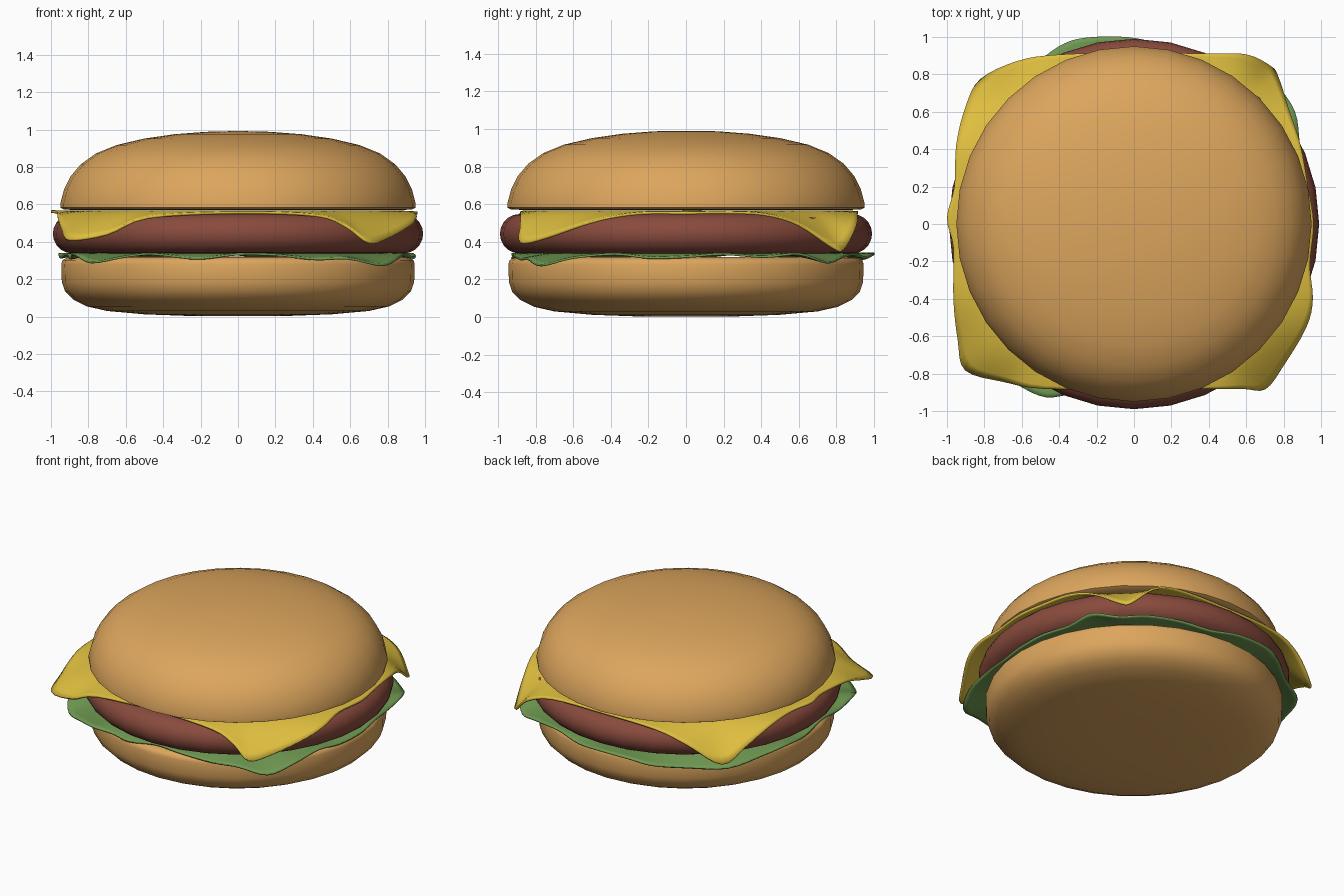
import bpy, bmesh, math
from mathutils import Vector


def finish(name, bm, color, angle):
    bmesh.ops.recalc_face_normals(bm, faces=bm.faces)
    me = bpy.data.meshes.new(name)
    bm.to_mesh(me)
    bm.free()
    ob = bpy.data.objects.new(name, me)
    bpy.context.collection.objects.link(ob)
    mat = bpy.data.materials.new(name + "_color")
    mat.diffuse_color = (*color, 1)
    me.materials.append(mat)
    bpy.ops.object.select_all(action='DESELECT')
    ob.select_set(True)
    bpy.context.view_layer.objects.active = ob
    bpy.ops.object.shade_smooth_by_angle(angle=math.radians(angle))
    return ob


def skin(bm, rings):
    for a, b in zip(rings, rings[1:]):
        n = len(a)
        for i in range(n):
            j = (i + 1) % n
            bm.faces.new((a[i], a[j], b[j], b[i]))


def lathe(name, profile, color, n=32):
    # Closed round body from (radius, z) points
    bm = bmesh.new()
    rings = [[bm.verts.new((r * math.cos(math.tau * i / n), r * math.sin(math.tau * i / n), z))
              for i in range(n)] for r, z in profile]
    skin(bm, rings)
    bm.faces.new(rings[0])
    bm.faces.new(rings[-1])
    return finish(name, bm, color, 50)


def sheet(name, edge, z0, inner, thick, power, color, sub=4, steps=7):
    # Thin slice: flat disc that sags out to a smooth closed edge curve
    pts = [Vector(p) for p in edge]
    n = len(pts)
    curve = []
    for i in range(n):
        a, b, c, d = (pts[(i + k) % n] for k in (-1, 0, 1, 2))
        for s in range(sub):
            t = s / sub
            curve.append(0.5 * (2 * b + (c - a) * t + (2 * a - 5 * b + 4 * c - d) * t * t
                                + (3 * b - a - 3 * c + d) * t ** 3))
    bm = bmesh.new()
    rings = []
    for k in range(steps + 1):
        t = k / steps
        ring = []
        for p in curve:
            flat = Vector((p.x, p.y, 0))
            xy = (flat.normalized() * inner).lerp(flat, t)
            ring.append(bm.verts.new((xy.x, xy.y, z0 + (p.z - z0) * t ** power)))
        rings.append(ring)
    skin(bm, rings)
    bm.faces.new(rings[0])
    ob = finish(name, bm, color, 60)
    mod = ob.modifiers.new("thickness", 'SOLIDIFY')
    mod.thickness = thick
    mod.offset = 0
    return ob


BUN = (0.72, 0.38, 0.11)

# Buns
lathe("bottom_bun", [(0.25, 0.003), (0.5, 0.012), (0.7, 0.03), (0.81, 0.055), (0.88, 0.09),
                     (0.925, 0.135), (0.942, 0.185), (0.945, 0.28), (0.938, 0.302),
                     (0.915, 0.315), (0.85, 0.32)], BUN)
lathe("top_bun", [(0.86, 0.57), (0.93, 0.572), (0.95, 0.582), (0.95, 0.605), (0.93, 0.68),
                  (0.895, 0.75), (0.84, 0.815), (0.76, 0.872), (0.65, 0.917), (0.5, 0.952),
                  (0.34, 0.975), (0.17, 0.988), (0.05, 0.991)], BUN)

# Patty with a half-round rim
rim = [(0.885 + 0.105 * math.cos(a), 0.443 + 0.105 * math.sin(a))
       for a in (math.pi * (k / 10 - 0.5) for k in range(11))]
lathe("patty", rim, (0.25, 0.07, 0.047))

# Cheese slice with drooping corners
cheese = [(0.96, 0, .553), (0.93, 0.2, .556), (0.89, 0.42, .545), (0.83, 0.6, .49),
          (0.77, 0.78, .37), (0.73, 0.84, .36), (0.6, 0.905, .48), (0.4, 0.91, .546),
          (0, 0.915, .556), (-0.4, 0.905, .545), (-0.62, 0.87, .48), (-0.82, 0.77, .36),
          (-0.9, 0.62, .45), (-0.95, 0.42, .535), (-0.96, 0.2, .555), (-1.0, 0.03, .562),
          (-0.965, -0.13, .555), (-0.965, -0.4, .535), (-0.94, -0.62, .46),
          (-0.9, -0.78, .41), (-0.7, -0.84, .44), (-0.48, -0.88, .53), (0, -0.88, .555),
          (0.42, -0.88, .54), (0.58, -0.88, .48), (0.7, -0.88, .395), (0.8, -0.75, .42),
          (0.92, -0.55, .49), (0.955, -0.4, .53), (0.94, -0.22, .553)]
sheet("cheese_slice", cheese, 0.56, 0.86, 0.014, 1.5, (0.74, 0.52, 0.05))

# Lettuce leaf: (angle, radius, z) around a wavy edge
leaf = [(0, .95, .32), (12, .95, .335), (25, .98, .32), (35, 1.05, .335), (45, 1.06, .29),
        (55, 1.02, .32), (68, .97, .335), (80, .97, .315), (92, 1.0, .335), (105, 1.03, .335),
        (113, 1.03, .31), (125, 1.0, .29), (140, 1.04, .29), (155, 1.0, .32),
        (165, .99, .335), (178, .95, .315), (192, .94, .335), (205, .99, .31),
        (215, 1.07, .335), (224, 1.09, .29), (235, 1.06, .32), (243, 1.04, .335),
        (250, .97, .32), (258, .95, .31), (270, .91, .333), (282, .94, .33), (295, .97, .307),
        (305, 1.03, .31), (315, 1.09, .275), (325, 1.05, .315), (337, .97, .335), (348, .95, .315)]
sheet("lettuce", [(r * math.cos(math.radians(a)), r * math.sin(math.radians(a)), z)
                  for a, r, z in leaf], 0.335, 0.84, 0.012, 1.2, (0.16, 0.32, 0.085))
